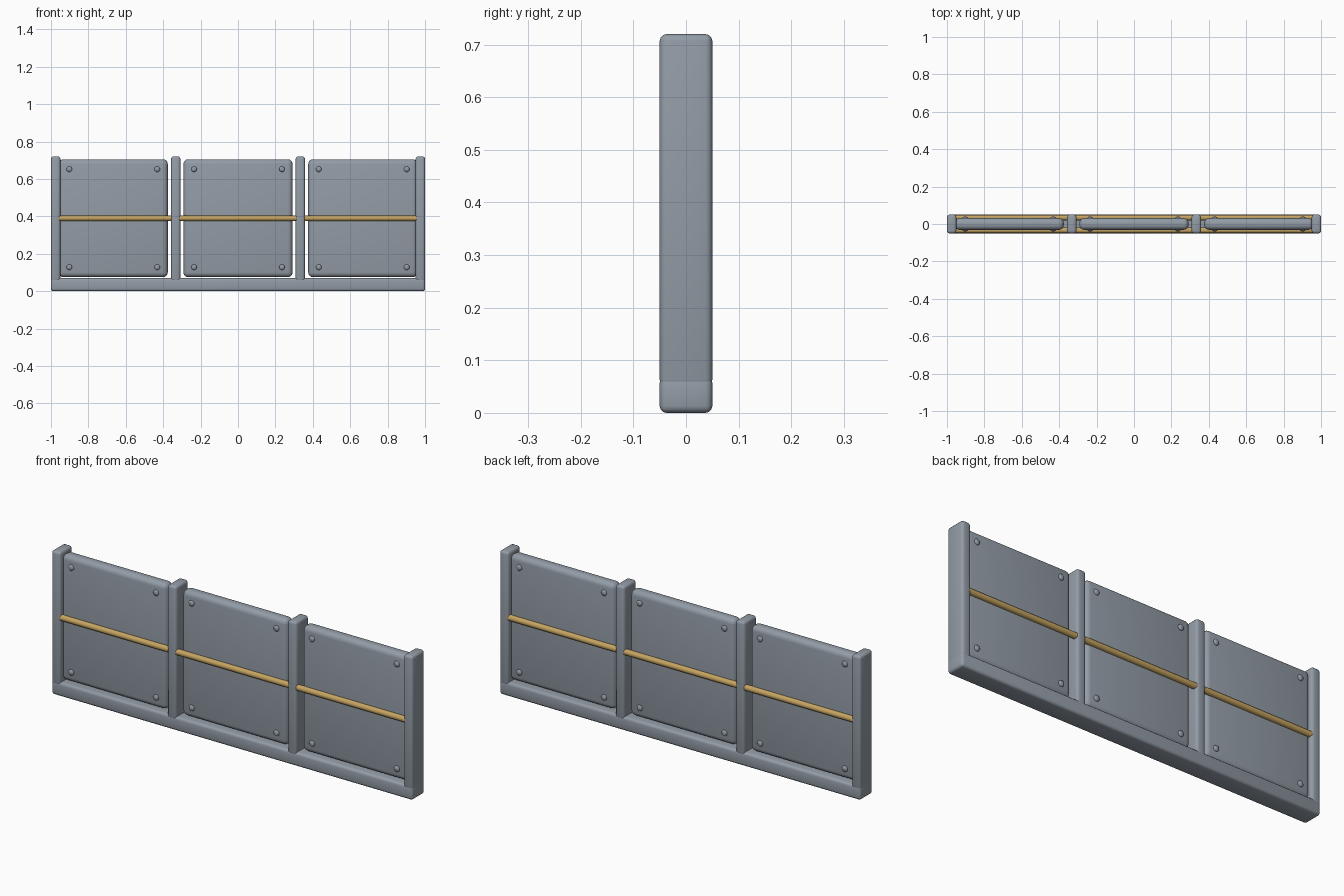
import bpy, math

if "Cube" in bpy.data.objects:
    bpy.data.objects.remove(bpy.data.objects["Cube"])

def material(name, col):
    m = bpy.data.materials.new(name)
    m.diffuse_color = (*col, 1)
    m.use_nodes = True
    m.node_tree.nodes["Principled BSDF"].inputs["Base Color"].default_value = m.diffuse_color
    return m

steel = material("steel grey", (0.29, 0.33, 0.38))
gold = material("warm gold", (0.56, 0.37, 0.12))

def finish(o, name, mat):
    o.name = name
    o.data.materials.append(mat)
    bpy.ops.object.shade_smooth_by_angle(angle=math.radians(40))

def box(name, x, z0, z1, w, d, bevel, seg=3):
    bpy.ops.mesh.primitive_cube_add(size=1, location=(x, 0, (z0 + z1) / 2))
    o = bpy.context.object
    o.scale = (w, d, z1 - z0)
    bpy.ops.object.transform_apply(location=False, rotation=False, scale=True)
    b = o.modifiers.new("round", 'BEVEL')
    b.width = bevel
    b.segments = seg
    bpy.ops.object.modifier_apply(modifier="round")
    finish(o, name, steel)

# Bottom rail and the four posts
box("bottom_rail", 0, 0, 0.07, 2.0, 0.1, 0.013)
for x in (-0.975, -0.333, 0.333, 0.975):
    box("post", x, 0.05, 0.72, 0.05, 0.1, 0.013)

for x in (-0.667, 0, 0.667):
    # Rounded panel
    box("panel", x, 0.075, 0.705, 0.583, 0.062, 0.025, 4)
    for s in (-1, 1):
        # Gold trim bar on each face
        bpy.ops.mesh.primitive_cylinder_add(vertices=16, radius=0.015, depth=0.625,
            location=(x, s * 0.034, 0.39), rotation=(0, math.pi / 2, 0))
        finish(bpy.context.object, "trim_bar", gold)
        # Domed corner bolts
        for dx in (-0.235, 0.235):
            for z in (0.128, 0.652):
                bpy.ops.mesh.primitive_uv_sphere_add(segments=16, ring_count=8, radius=0.015,
                    location=(x + dx, s * 0.031, z))
                o = bpy.context.object
                o.scale = (1, 0.6, 1)
                finish(o, "bolt", steel)
